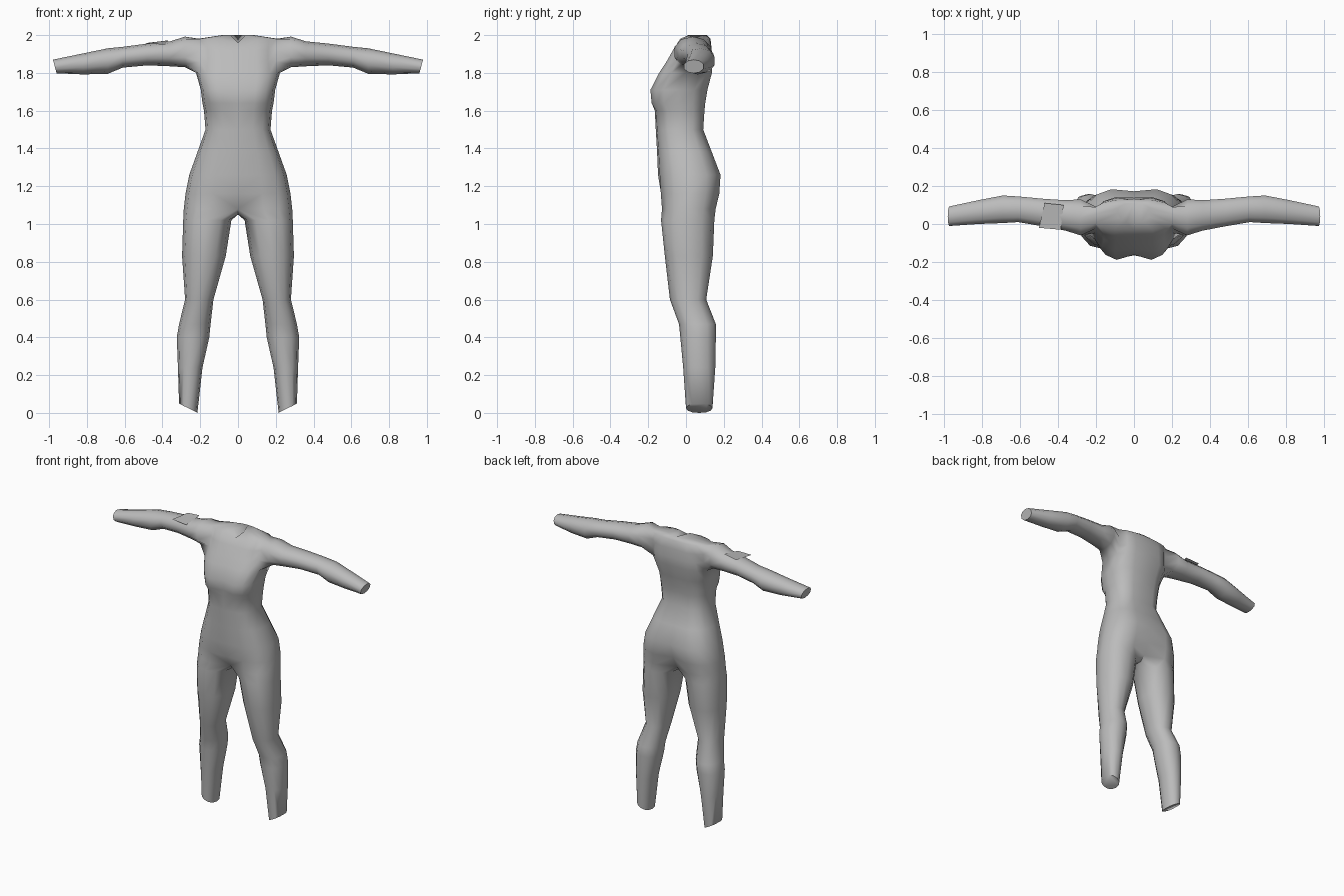
import bpy, bmesh, math

cube = bpy.data.objects.get("Cube")
if cube:
    bpy.data.objects.remove(cube, do_unlink=True)

grey = bpy.data.materials.new("plain grey")
grey.use_nodes = True
grey.diffuse_color = (0.5, 0.5, 0.5, 1)
grey.node_tree.nodes["Principled BSDF"].inputs["Base Color"].default_value = (0.5, 0.5, 0.5, 1)

bm = bmesh.new()


def spow(v, p):
    return math.copysign(abs(v) ** p, v)


def torso_row(z, w, front, back, front_dent, back_dent, front_drop=0.0):
    """Half ring from front centre (0) over the side (4) to back centre (8)."""
    row = []
    mid, half = (front + back) / 2, (back - front) / 2
    for i in range(9):
        t = math.pi * i / 8
        x = 0 if i in (0, 8) else w * math.sin(t) ** 0.8
        y = mid - half * spow(math.cos(t), 0.7)
        y += front_dent if i == 0 else -back_dent if i == 8 else 0
        row.append(bm.verts.new((x, y, z - (front_drop if i == 0 else 0))))
    return row


def bridge(a, b, closed=True):
    n = len(a)
    for i in range(n if closed else n - 1):
        j = (i + 1) % n
        bm.faces.new((a[i], a[j], b[j], b[i]))


# Torso from hips to neck: z, half width, front, back, centre dents, front drop
torso = [torso_row(*r) for r in (
    (1.08, .287, -.135, .165, .05, .06),
    (1.16, .278, -.142, .185, .01, .04),
    (1.26, .258, -.148, .192, 0, .02),
    (1.38, .215, -.153, .145, 0, .01),
    (1.50, .172, -.16, .098, 0, .015),
    (1.60, .18, -.165, .105, 0, .015),
    (1.64, .188, -.19, .11, .03, .012),
    (1.71, .197, -.197, .122, .035, .01),
    (1.80, .222, -.15, .145, .02, .01),
    (1.86, .21, -.11, .148, .01, .01),
    (1.92, .21, -.075, .142, .01, .01),
    (1.98, .215, -.035, .13, 0, 0, .02),
    (2.00, .085, .01, .11, 0, 0, .05))]
ARMPIT, SHOULDER = 8, 11
for r in range(len(torso) - 1):
    for i in range(8):
        if ARMPIT <= r < SHOULDER and i in (3, 4):
            continue  # arm opening
        bm.faces.new((torso[r][i], torso[r][i + 1], torso[r + 1][i + 1], torso[r + 1][i]))
bm.faces.new(torso[-1])

# Arm, bridged out of the arm opening
a, b, c, d = torso[ARMPIT:SHOULDER + 1]
ring = [a[3], a[4], a[5], b[5], c[5], d[5], d[4], d[3], c[3], b[3]]
for v in (b[4], c[4]):
    bm.verts.remove(v)
for x, low, high, front, back, slant in (
        (.28, 1.83, 1.992, -.06, .13, 0),
        (.36, 1.835, 1.967, -.035, .125, 0),
        (.48, 1.84, 1.955, -.012, .133, 0),
        (.61, 1.828, 1.938, .01, .145, 0),
        (.69, 1.795, 1.93, .005, .15, 0),
        (.82, 1.792, 1.903, 0, .125, 0),
        (.97, 1.798, 1.87, -.01, .092, .01)):
    new = []
    for k in range(10):
        t = math.radians(36 * k - 126)
        new.append(bm.verts.new((
            x + slant * math.sin(t),
            (front + back) / 2 + (back - front) / 2 * math.cos(t) / .951,
            (low + high) / 2 + (high - low) / 2 * spow(math.sin(t), .9))))
    bridge(ring, new)
    ring = new
bm.faces.new(ring)

# Leg, starting from the hip row and the crotch line
crotch = [bm.verts.new((0, y, 1.05)) for y in (.07, .02, -.04)]
ring = torso[0] + crotch
for z, inner, outer, front, back, slant in (
        (1.02, .035, .29, -.132, .15, 0),
        (.83, .065, .296, -.112, .142, 0),
        (.6, .13, .28, -.085, .107, 0),
        (.47, .145, .312, -.037, .158, 0),
        (.40, .152, .324, -.03, .158, 0),
        (.24, .188, .318, -.015, .155, 0),
        (.025, .215, .312, 0, .14, .025)):
    new = []
    for k in range(12):
        t = math.radians(30 * k - 30)
        new.append(bm.verts.new((
            (inner + outer) / 2 + (outer - inner) / 2 * spow(math.sin(t), .9),
            (front + back) / 2 - (back - front) / 2 * spow(math.cos(t), .9),
            z + slant * math.sin(t))))
    bridge(ring, new)
    ring = new
bm.faces.new(ring)

# Mirror the half body and weld the centre line
twin = bmesh.ops.duplicate(bm, geom=bm.verts[:] + bm.edges[:] + bm.faces[:])
for e in twin["geom"]:
    if isinstance(e, bmesh.types.BMVert):
        e.co.x = -e.co.x
bmesh.ops.reverse_faces(bm, faces=[f for f in twin["geom"] if isinstance(f, bmesh.types.BMFace)])
bmesh.ops.remove_doubles(bm, verts=bm.verts, dist=0.0005)
bmesh.ops.recalc_face_normals(bm, faces=bm.faces)


def finish(name, bmesh_data):
    mesh = bpy.data.meshes.new(name)
    bmesh_data.to_mesh(mesh)
    bmesh_data.free()
    mesh.materials.append(grey)
    ob = bpy.data.objects.new(name, mesh)
    bpy.context.collection.objects.link(ob)
    return ob


body = finish("body", bm)
bpy.ops.object.select_all(action="DESELECT")
body.select_set(True)
bpy.context.view_layer.objects.active = body
bpy.ops.object.shade_smooth_by_angle(angle=math.radians(65))

# Small flat patch lying on the right upper arm
pm = bmesh.new()
pm.faces.new([pm.verts.new(p) for p in (
    (-.5, -.02, 1.955), (-.385, -.03, 1.95), (-.37, .10, 1.972), (-.47, .11, 1.96))])
finish("arm_patch", pm)
